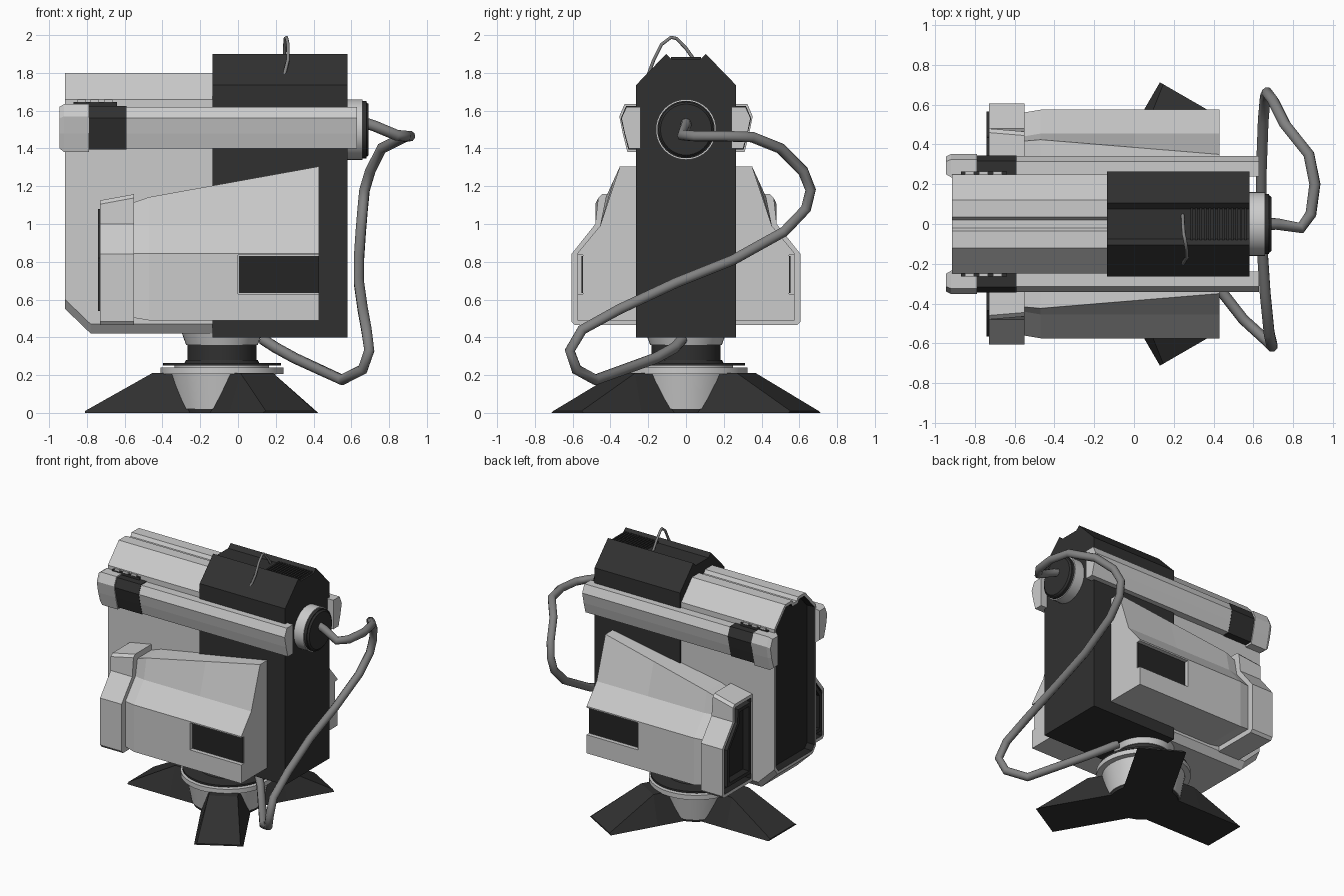
import bpy, bmesh
from math import radians, pi
from mathutils import Matrix, Vector

if "Cube" in bpy.data.objects:
    bpy.data.objects.remove(bpy.data.objects["Cube"])


def mat(name, v):
    m = bpy.data.materials.new(name)
    m.diffuse_color = (v, v, v, 1)
    m.use_nodes = True
    m.node_tree.nodes["Principled BSDF"].inputs["Base Color"].default_value = m.diffuse_color
    return m


DARK = mat("dark_shell", 0.03)
BLACK = mat("dark_panel", 0.018)
CABLE = mat("cable_grey", 0.22)


def finish(name, bm, mats):
    bmesh.ops.recalc_face_normals(bm, faces=bm.faces)
    me = bpy.data.meshes.new(name)
    bm.to_mesh(me)
    bm.free()
    for m in mats:
        me.materials.append(m)
    ob = bpy.data.objects.new(name, me)
    bpy.context.collection.objects.link(ob)
    return ob


def loft(name, sections, material=None, side=1, recess=None):
    """Join (x, [(y, z)...]) sections; recess=(rim, depth) sinks a dark panel in the first end."""
    bm = bmesh.new()
    rings = [[bm.verts.new((x, side * y, z)) for y, z in pts] for x, pts in sections]
    n = len(rings[0])
    for a, b in zip(rings, rings[1:]):
        for i in range(n):
            j = (i + 1) % n
            bm.faces.new((a[i], a[j], b[j], b[i]))
    cap = bm.faces.new(rings[0])
    bm.faces.new(rings[-1])
    if recess:
        bmesh.ops.recalc_face_normals(bm, faces=bm.faces)
        bmesh.ops.inset_region(bm, faces=[cap], thickness=recess[0], use_even_offset=True)
        wall = bmesh.ops.inset_region(bm, faces=[cap], thickness=0.004, use_even_offset=True)
        for v in cap.verts:
            v.co.x += recess[1]
        for f in wall["faces"] + [cap]:
            f.material_index = 1
    return finish(name, bm, [material, BLACK] if recess else [material])


def box(name, lo, hi, material=None):
    return loft(name, [(x, [(lo[1], lo[2]), (hi[1], lo[2]), (hi[1], hi[2]), (lo[1], hi[2])])
                       for x in (lo[0], hi[0])], material)


def cyl(name, start, length, r1, r2, material=None, axis="Z"):
    bm = bmesh.new()
    bmesh.ops.create_cone(bm, cap_ends=True, segments=40, radius1=r1, radius2=r2, depth=length,
                          matrix=Matrix.Translation((0, 0, length / 2)))
    if axis == "X":
        bm.transform(Matrix.Rotation(pi / 2, 4, "Y"))
    bm.transform(Matrix.Translation(start))
    for f in bm.faces:
        f.smooth = len(f.verts) == 4
    return finish(name, bm, [material])


def tube(name, pts, radius, material):
    cu = bpy.data.curves.new(name, "CURVE")
    cu.dimensions = "3D"
    cu.bevel_depth = radius
    cu.bevel_resolution = 2
    cu.use_fill_caps = True
    sp = cu.splines.new("POLY")
    sp.points.add(len(pts) - 1)
    for p, co in zip(sp.points, pts):
        p.co = (*co, 1)
    cu.materials.append(material)
    ob = bpy.data.objects.new(name, cu)
    bpy.context.collection.objects.link(ob)


def both(half):
    """Complete a half outline (+y, bottom to top) across y = 0."""
    return half + [(-y, z) for y, z in reversed(half)]


# Light front housing with a sunken dark window
def housing(zb):
    return both([(0.21, zb), (0.25, zb + 0.05), (0.25, 1.66), (0.12, 1.80), (0.035, 1.80), (0.02, 1.775)])


loft("front_housing", [(-0.915, housing(0.55)), (-0.78, housing(0.42)), (-0.13, housing(0.42))],
     recess=(0.022, 0.06))

# Dark rear housing with a top channel and vent slats
rear = both([(0.265, 0.40), (0.265, 1.735), (0.105, 1.90), (0.075, 1.872)])
loft("rear_housing", [(-0.135, rear), (0.58, rear)], DARK)
for i in range(13):
    x = 0.285 + i * 0.0225
    box("vent_slat", (x, -0.08, 1.86), (x + 0.012, 0.08, 1.884), DARK)


# Side pods: tapering body, collar, dark mouth, notched panel
def pod(x, notch=False, grow=0.0):
    t = (x + 0.54) / 0.97
    o = 0.575 + grow
    cut = [(o, 0.63), (0.545, 0.63), (0.545, 0.835), (o, 0.835)] if notch else []
    return [(0.23, 0.49 - grow), (o, 0.49 - grow)] + cut + [
        (o, 0.845), (0.455 + grow, 0.99),
        (0.43 - 0.08 * t + grow, 1.13 + 0.175 * t + grow), (0.23, 1.13 + 0.175 * t + grow)]


def collar(top, ridge):
    return [(0.24, 0.465), (0.59, 0.465), (0.607, 0.485), (0.607, 0.84), (0.48, 1.0),
            (ridge, top - 0.02), (ridge - 0.02, top), (0.24, top)]


mouth = [(0.28, 0.54), (0.565, 0.54), (0.565, 0.82), (0.445, 0.98), (0.435, 1.08), (0.28, 1.08)]
rail = [(0.24, 1.40), (0.303, 1.40), (0.325, 1.48), (0.342, 1.56), (0.315, 1.62), (0.24, 1.62)]
band = [(0.24, 1.395), (0.305, 1.395), (0.327, 1.48), (0.345, 1.56), (0.317, 1.625), (0.24, 1.625)]
cap = [(0.235, 1.38), (0.31, 1.38), (0.335, 1.48), (0.353, 1.57), (0.325, 1.635), (0.235, 1.635)]
cap_end = [(0.25, 1.40), (0.30, 1.40), (0.325, 1.48), (0.34, 1.56), (0.315, 1.62), (0.25, 1.62)]

for s in (1, -1):
    loft("pod_body", [(-0.47, pod(-0.47)), (0.0, pod(0.0))], side=s)
    loft("pod_rear", [(0.0, pod(0.0, True)), (0.43, pod(0.43, True))], side=s)
    loft("pod_groove", [(-0.56, pod(-0.56, grow=-0.015)), (-0.47, pod(-0.47))], side=s)
    loft("pod_collar", [(-0.73, collar(1.125, 0.48)), (-0.55, collar(1.158, 0.465))],
         side=s, recess=(0.025, 0.05))
    loft("pod_mouth", [(-0.742, mouth), (-0.67, mouth)], DARK, s, (0.025, 0.05))
    ya, yb = sorted((s * 0.53, s * 0.552))
    box("pod_panel", (0.005, ya, 0.635), (0.428, yb, 0.83), BLACK)

    # Top side rails with dark bands, end caps and small clips
    loft("side_rail", [(-0.80, rail), (0.63, rail)], side=s)
    loft("rail_band", [(-0.79, band), (-0.59, band)], DARK, s)
    loft("rail_cap", [(-0.945, cap_end), (-0.92, cap), (-0.79, cap)], side=s)
    ya, yb = sorted((s * 0.235, s * 0.265))
    box("clip_base", (-0.87, ya, 1.62), (-0.64, yb, 1.645), DARK)
    for i in range(3):
        x = -0.85 + i * 0.07
        box("clip_tooth", (x, ya, 1.64), (x + 0.045, yb, 1.66))

# Rear cable socket
cyl("socket_ring", (0.57, 0, 1.5), 0.09, 0.16, 0.16, None, "X")
cyl("socket_disc", (0.655, 0, 1.5), 0.025, 0.152, 0.152, DARK, "X")
cyl("socket_face", (0.68, 0, 1.5), 0.012, 0.145, 0.135, DARK, "X")

# Hanging cable and top wire loop
tube("power_cable", [
    (0.66, 0, 1.54), (0.72, 0, 1.52), (0.84, -0.02, 1.47), (0.89, 0.05, 1.465), (0.91, 0.2, 1.465),
    (0.88, 0.35, 1.46), (0.76, 0.5, 1.40), (0.70, 0.62, 1.28), (0.67, 0.66, 1.18),
    (0.66, 0.635, 1.08), (0.65, 0.52, 0.96), (0.64, 0.25, 0.81), (0.64, -0.05, 0.69),
    (0.66, -0.35, 0.55), (0.68, -0.55, 0.44), (0.695, -0.615, 0.33), (0.66, -0.58, 0.23),
    (0.55, -0.48, 0.175), (0.30, -0.16, 0.29), (0.20, -0.06, 0.345), (0.13, -0.02, 0.39)],
    0.029, CABLE)
tube("wire_loop", [(0.245, -0.20, 1.79), (0.265, -0.17, 1.87), (0.265, -0.13, 1.95), (0.257, -0.08, 1.988),
                   (0.25, -0.05, 1.982), (0.247, 0.0, 1.93), (0.245, 0.05, 1.86)], 0.009, CABLE)

# Turntable and pedestal
CX = -0.085
for name, z, h, r1, r2, m in [
        ("pedestal_foot", 0.0, 0.03, 0.24, 0.245, DARK),
        ("pedestal", 0.02, 0.19, 0.25, 0.285, None),
        ("lower_ring", 0.205, 0.035, 0.325, 0.325, None),
        ("ring_core", 0.23, 0.03, 0.25, 0.25, None),
        ("upper_ring", 0.25, 0.013, 0.312, 0.312, DARK),
        ("neck_base", 0.26, 0.02, 0.2, 0.19, DARK),
        ("neck", 0.27, 0.10, 0.183, 0.183, DARK),
        ("neck_collar", 0.36, 0.07, 0.19, 0.215, None)]:
    cyl(name, (CX, 0, z), h, r1, r2, m)

# Three splayed legs
inner = [(-0.17, 0), (0.17, 0), (0.10, 0.21), (-0.10, 0.21)]
tip = [(-0.17, 0), (0.17, 0), (0.15, 0.01), (-0.15, 0.01)]
for a in (60, 180, 300):
    leg = loft("leg", [(0.10, inner), (0.37, inner), (0.725, tip)], DARK)
    leg.location = (CX, 0, 0)
    leg.rotation_euler.z = radians(a)
